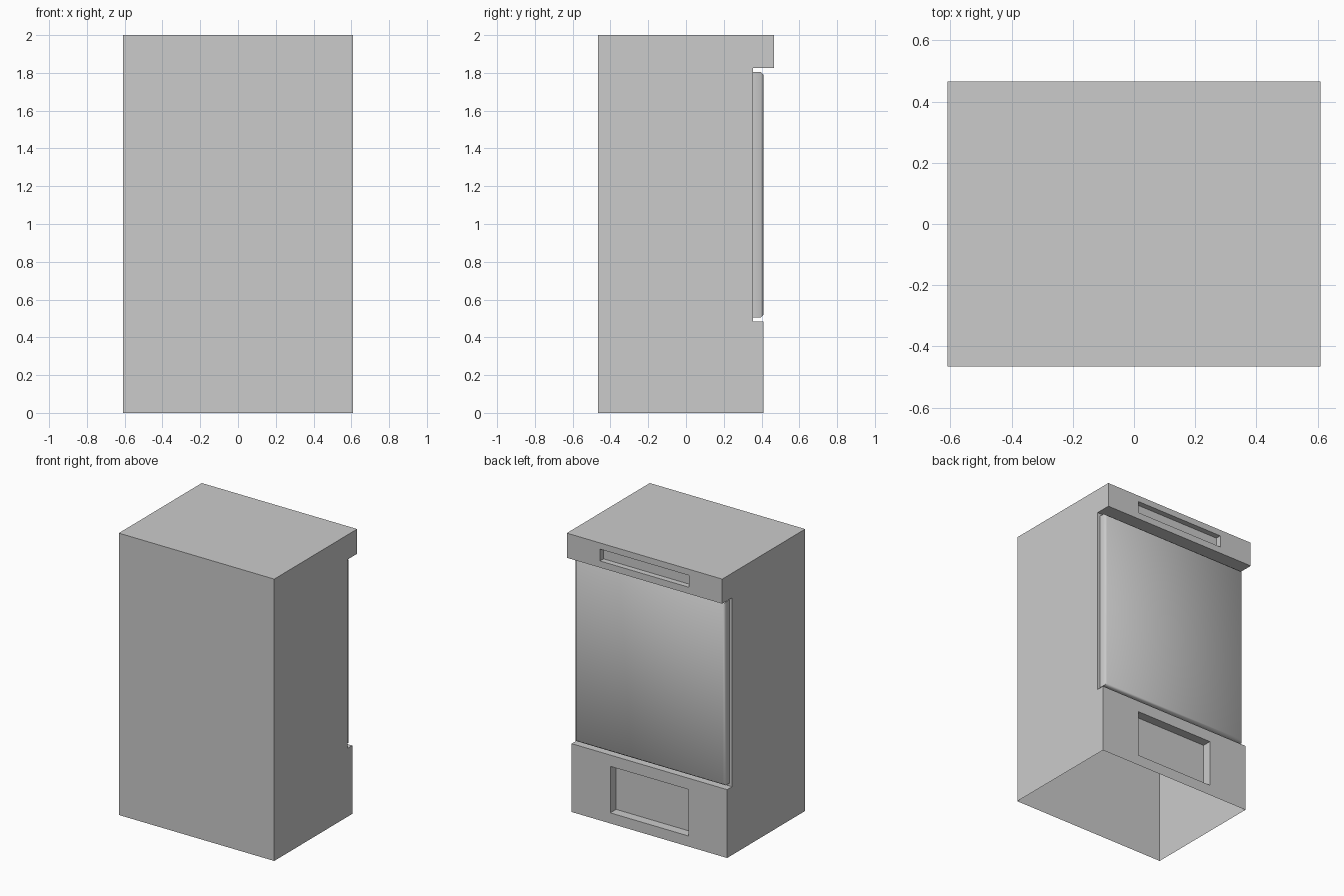
import bpy, bmesh
from mathutils import Vector

if "Cube" in bpy.data.objects:
    bpy.data.objects.remove(bpy.data.objects["Cube"])

HALF_W = 0.61


def make_object(name, bm):
    mesh = bpy.data.meshes.new(name)
    bm.to_mesh(mesh)
    bm.free()
    obj = bpy.data.objects.new(name, mesh)
    bpy.context.collection.objects.link(obj)
    return obj


def recess(bm, face, half_w, z0, z1, depth):
    """Sink a rectangular pocket into a +y facing rectangle."""
    mid = face.calc_center_median().z
    bmesh.ops.inset_individual(bm, faces=[face], thickness=0.02)
    for v in face.verts:
        v.co.x = half_w if v.co.x > 0 else -half_w
        v.co.z = z1 if v.co.z > mid else z0
    floor = bmesh.ops.extrude_discrete_faces(bm, faces=[face])["faces"][0]
    bmesh.ops.translate(bm, verts=floor.verts, vec=(0, -depth, 0))


# Cabinet: stepped side profile (y, z) swept across the width
profile = [(-0.465, 0), (0.41, 0), (0.41, 0.485), (0.355, 0.485),
           (0.355, 1.825), (0.465, 1.825), (0.465, 2), (-0.465, 2)]
bm = bmesh.new()
side = bm.faces.new([bm.verts.new((-HALF_W, y, z)) for y, z in profile])
swept = bmesh.ops.extrude_face_region(bm, geom=[side], use_keep_orig=True)
bmesh.ops.translate(bm, vec=(2 * HALF_W, 0, 0),
                    verts=[g for g in swept["geom"] if isinstance(g, bmesh.types.BMVert)])
bmesh.ops.recalc_face_normals(bm, faces=bm.faces)


def face_at(center):
    return min(bm.faces, key=lambda f: (f.calc_center_bounds() - Vector(center)).length)


# Header slot and delivery opening
recess(bm, face_at((0, 0.465, 1.9125)), 0.35, 1.872, 1.956, 0.04)
recess(bm, face_at((0, 0.41, 0.2425)), 0.307, 0.075, 0.405, 0.065)

# The cabinet is open underneath
bottom = [f for f in bm.faces if all(abs(v.co.z) < 1e-5 for v in f.verts)]
bmesh.ops.delete(bm, geom=bottom, context='FACES_ONLY')
make_object("cabinet", bm)

# Display door: slab with chamfered outer rim
bm = bmesh.new()
bmesh.ops.create_cube(bm, size=1)
for v in bm.verts:
    v.co = (v.co.x * 1.18, 0.3825 + v.co.y * 0.055, 1.155 + v.co.z * 1.30)
rim = [e for e in bm.edges if all(v.co.y > 0.4 for v in e.verts)]
bmesh.ops.bevel(bm, geom=rim, offset=0.014, segments=1, affect='EDGES')
door = make_object("display_door", bm)
bpy.context.view_layer.objects.active = door
door.select_set(True)
bpy.ops.object.shade_smooth_by_angle(angle=0.9)
